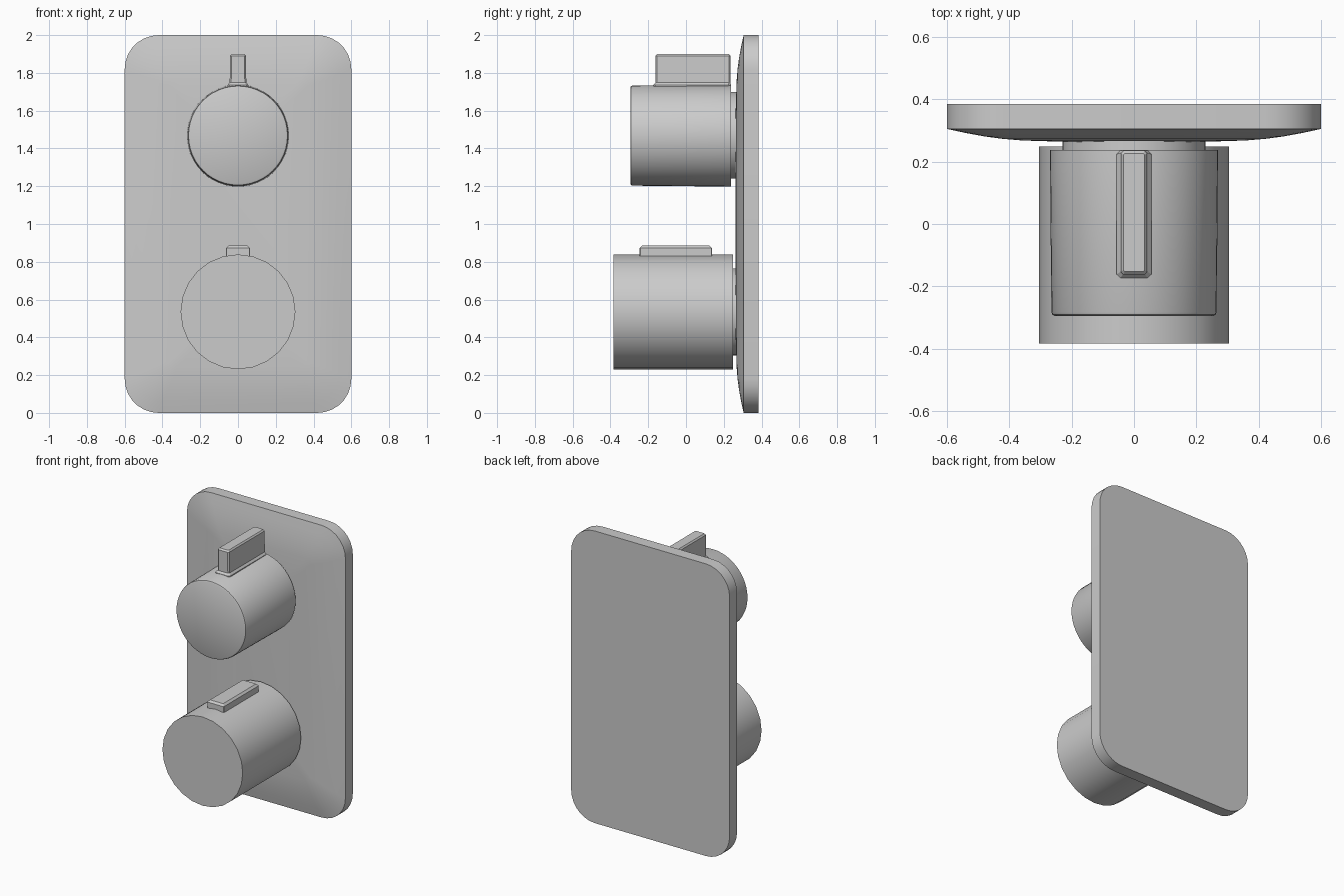
import bpy, bmesh, math

if "Cube" in bpy.data.objects:
    bpy.data.objects.remove(bpy.data.objects["Cube"])


def loft(name, rings, angle=30):
    """Skin a list of equal-length point rings and cap both ends."""
    bm = bmesh.new()
    loops = [[bm.verts.new(p) for p in ring] for ring in rings]
    n = len(loops[0])
    for a, b in zip(loops, loops[1:]):
        for i in range(n):
            j = (i + 1) % n
            bm.faces.new((a[i], a[j], b[j], b[i]))
    bm.faces.new(loops[0])
    bm.faces.new(loops[-1])
    bmesh.ops.recalc_face_normals(bm, faces=bm.faces)
    mesh = bpy.data.meshes.new(name)
    bm.to_mesh(mesh)
    bm.free()
    ob = bpy.data.objects.new(name, mesh)
    bpy.context.collection.objects.link(ob)
    bpy.ops.object.select_all(action='DESELECT')
    ob.select_set(True)
    bpy.context.view_layer.objects.active = ob
    bpy.ops.object.shade_smooth_by_angle(angle=math.radians(angle))
    return ob


def turned(name, z, profile, sides):
    """Round part along y from (y, radius) pairs."""
    return loft(name, [[(r * math.sin(2 * math.pi * i / sides), y,
                         z + r * math.cos(2 * math.pi * i / sides))
                        for i in range(sides)] for y, r in profile])


def plate_ring(inset, y, segs=7):
    """Rounded rectangle outline in the xz plane."""
    hx, hz, r = 0.6 - inset, 1.0 - inset, max(0.18 - inset * 0.6, 0.03)
    pts = []
    for k, (sx, sz) in enumerate([(1, 1), (-1, 1), (-1, -1), (1, -1)]):
        for i in range(segs + 1):
            a = math.pi / 2 * (k + i / segs)
            pts.append((sx * (hx - r) + r * math.cos(a), y,
                        1.0 + sz * (hz - r) + r * math.sin(a)))
    return pts


def bar_ring(z, hx, y0, y1, c):
    """Rectangle with chamfered corners in the xy plane."""
    return [(hx, y0 + c, z), (hx, y1 - c, z), (hx - c, y1, z), (c - hx, y1, z),
            (-hx, y1 - c, z), (-hx, y0 + c, z), (c - hx, y0, z), (hx - c, y0, z)]


# wall plate with a softly domed front
loft("wall_plate", [plate_ring(d, y) for d, y in [
    (0, 0.385), (0, 0.305), (0.06, 0.292), (0.12, 0.281),
    (0.18, 0.273), (0.24, 0.268), (0.40, 0.263)]])

# short stems behind both knobs
for name, z, y in [("upper_stem", 1.47, 0.22), ("lower_stem", 0.535, 0.23)]:
    turned(name, z, [(y, 0.23), (0.28, 0.23)], 48)

# upper knob, slightly tapered with a bevelled front rim
turned("upper_knob", 1.468, [(0.237, 0.270), (-0.283, 0.265),
                             (-0.291, 0.262), (-0.295, 0.254)], 48)

# lever on the upper knob, flared at its root
loft("upper_lever", [bar_ring(*s) for s in [
    (1.70, 0.056, -0.174, 0.236, 0.012),
    (1.735, 0.056, -0.174, 0.236, 0.012),
    (1.748, 0.044, -0.162, 0.236, 0.008),
    (1.890, 0.042, -0.162, 0.235, 0.008),
    (1.900, 0.034, -0.152, 0.226, 0.004)]], 20)

# lower knob
turned("lower_knob", 0.535, [(0.248, 0.304), (-0.383, 0.304)], 24)

# low button on top of the lower knob
loft("lower_button", [bar_ring(*s) for s in [
    (0.80, 0.063, -0.245, 0.137, 0.003),
    (0.872, 0.063, -0.245, 0.137, 0.003),
    (0.885, 0.050, -0.232, 0.124, 0.003)]], 20)
